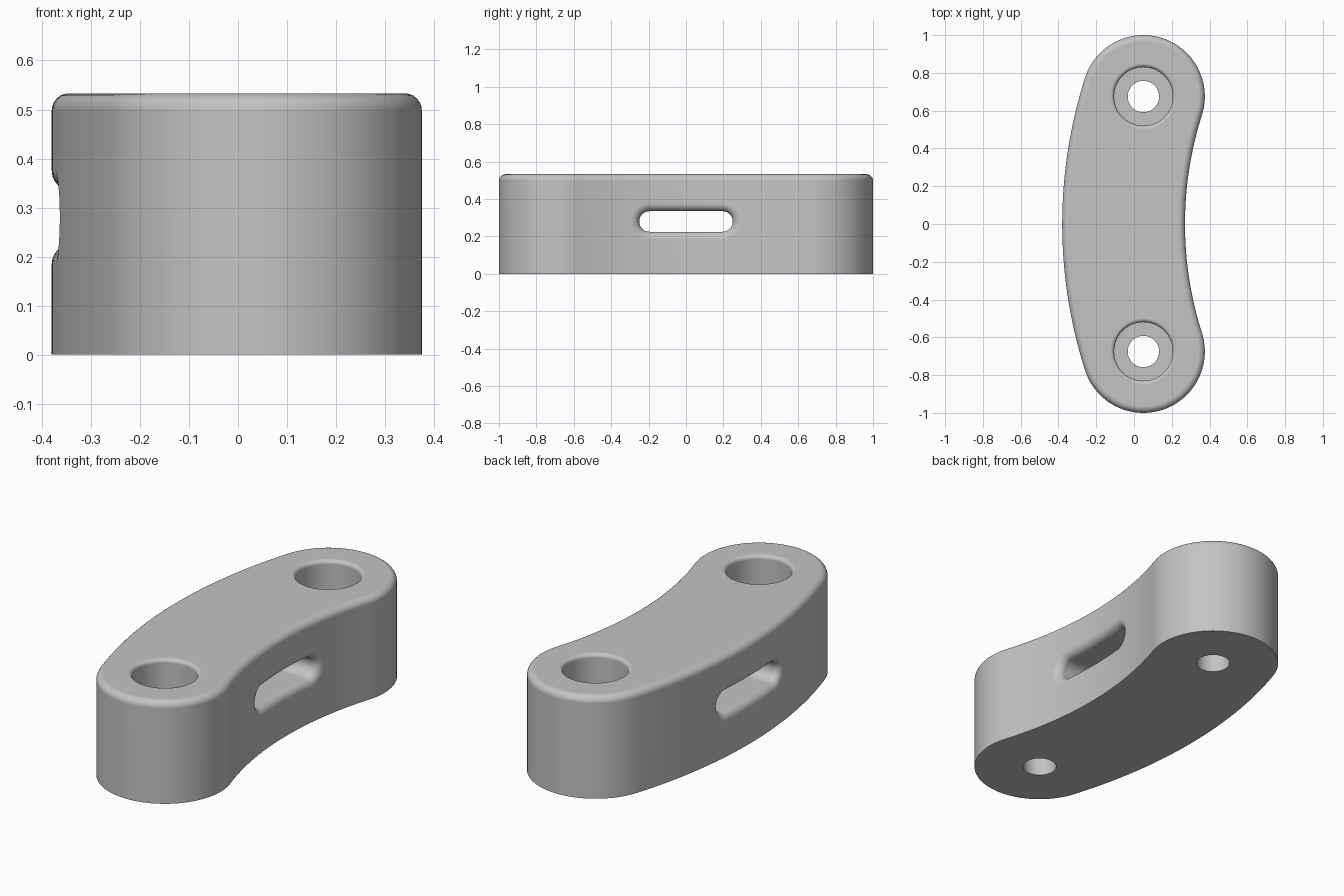
import bpy, bmesh, math

cube = bpy.data.objects.get("Cube")
if cube:
    bpy.data.objects.remove(cube)

# Main dimensions
ARC_X = 2.167            # centre of the arc the bracket is bent around
ARC_R = 2.222            # radius of its centre line
HALF_W = 0.325           # half width, also the end radius
END_X, END_Y = 0.05, 0.675
HEIGHT = 0.533
BEND = math.asin(END_Y / ARC_R)

grey = bpy.data.materials.new("light_grey")
grey.use_nodes = True
grey.diffuse_color = (0.55, 0.55, 0.55, 1)
grey.node_tree.nodes["Principled BSDF"].inputs["Base Color"].default_value = grey.diffuse_color


def loft(name, rings):
    """Closed solid through a list of equal-length point rings."""
    bm = bmesh.new()
    loops = [[bm.verts.new(p) for p in ring] for ring in rings]
    for a, b in zip(loops, loops[1:]):
        for i in range(len(a)):
            j = (i + 1) % len(a)
            bm.faces.new((a[i], a[j], b[j], b[i]))
    bm.faces.new(loops[0])
    bm.faces.new(loops[-1])
    bmesh.ops.recalc_face_normals(bm, faces=bm.faces)
    mesh = bpy.data.meshes.new(name)
    bm.to_mesh(mesh)
    bm.free()
    mesh.materials.append(grey)
    obj = bpy.data.objects.new(name, mesh)
    bpy.context.collection.objects.link(obj)
    return obj


def fillet(radius, steps=6):
    """(depth, offset) pairs of a quarter round, from the rim inwards."""
    for i in range(steps + 1):
        a = math.pi / 2 * i / steps
        yield radius * (1 - math.cos(a)), radius * (1 - math.sin(a))


def outline(half_w, z, n=48):
    """Bent slot shape: two concentric arcs joined by round ends."""
    pts = []

    def arc(cx, cy, r, start, end):
        for i in range(n):
            a = start + (end - start) * i / n
            pts.append((cx + r * math.cos(a), cy + r * math.sin(a), z))

    pi = math.pi
    arc(ARC_X, 0, ARC_R + half_w, pi - BEND, pi + BEND)
    arc(END_X, -END_Y, half_w, pi + BEND, 2 * pi + BEND)
    arc(ARC_X, 0, ARC_R - half_w, pi + BEND, pi - BEND)
    arc(END_X, END_Y, half_w, -BEND, pi - BEND)
    return pts


def circle(x, y, r, z, n=64):
    return [(x + r * math.cos(2 * math.pi * i / n),
             y + r * math.sin(2 * math.pi * i / n), z) for i in range(n)]


def slot_ring(offset, depth, side):
    """Stadium following the curved outer (side -1) or inner (side 1) face."""
    flat, r, mid = 0.195, 0.055 + offset, 0.28
    face_r = ARC_R - side * HALF_W
    yz = []
    for s in (1, -1):
        for i in range(17):
            a = -math.pi / 2 + math.pi * i / 16
            yz.append((s * (flat + r * math.cos(a)), mid + s * r * math.sin(a)))
        for i in range(1, 12):
            yz.append((s * flat * (1 - i / 6), mid + s * r))
    return [(ARC_X - math.sqrt(face_r ** 2 - y * y) - side * depth, y, z) for y, z in yz]


# Body: sharp bottom edge, rounded top edge
top_round = list(fillet(0.035))
rings = [outline(HALF_W, 0)]
rings += [outline(HALF_W - d, HEIGHT - o) for d, o in top_round]
body = loft("curved_bracket", rings)

# Counterbored screw holes with softened rims
cutters = []
for label, y in (("front", -END_Y), ("back", END_Y)):
    bore, rim, floor = 0.155, 0.02, 0.2
    profile = [(0.083, -0.1), (0.083, floor), (bore, floor)]
    profile += [(bore + o, HEIGHT - d) for d, o in reversed(list(fillet(rim)))]
    profile.append((bore + rim, HEIGHT + 0.1))
    cutters.append(loft(label + "_hole_cutter",
                        [circle(END_X, y, r, z) for r, z in profile]))

# Strap slot through the side, flared at both mouths
mouth = list(fillet(0.04))
rings = [slot_ring(0.04, -0.06, -1)]
rings += [slot_ring(o, d, -1) for d, o in mouth]
rings += [slot_ring(o, d, 1) for d, o in reversed(mouth)]
rings.append(slot_ring(0.04, -0.06, 1))
cutters.append(loft("strap_slot_cutter", rings))

bpy.ops.object.select_all(action='DESELECT')
bpy.context.view_layer.objects.active = body
body.select_set(True)
for cutter in cutters:
    cutter.hide_render = True
    mod = body.modifiers.new(cutter.name, 'BOOLEAN')
    mod.operation = 'DIFFERENCE'
    mod.solver = 'EXACT'
    mod.object = cutter
    bpy.ops.object.modifier_apply(modifier=mod.name)
    bpy.data.objects.remove(cutter)

# Smooth curved faces, keep real edges crisp
bpy.ops.object.shade_smooth_by_angle(angle=math.radians(35))
weighted = body.modifiers.new("flat_faces", 'WEIGHTED_NORMAL')
weighted.keep_sharp = True
